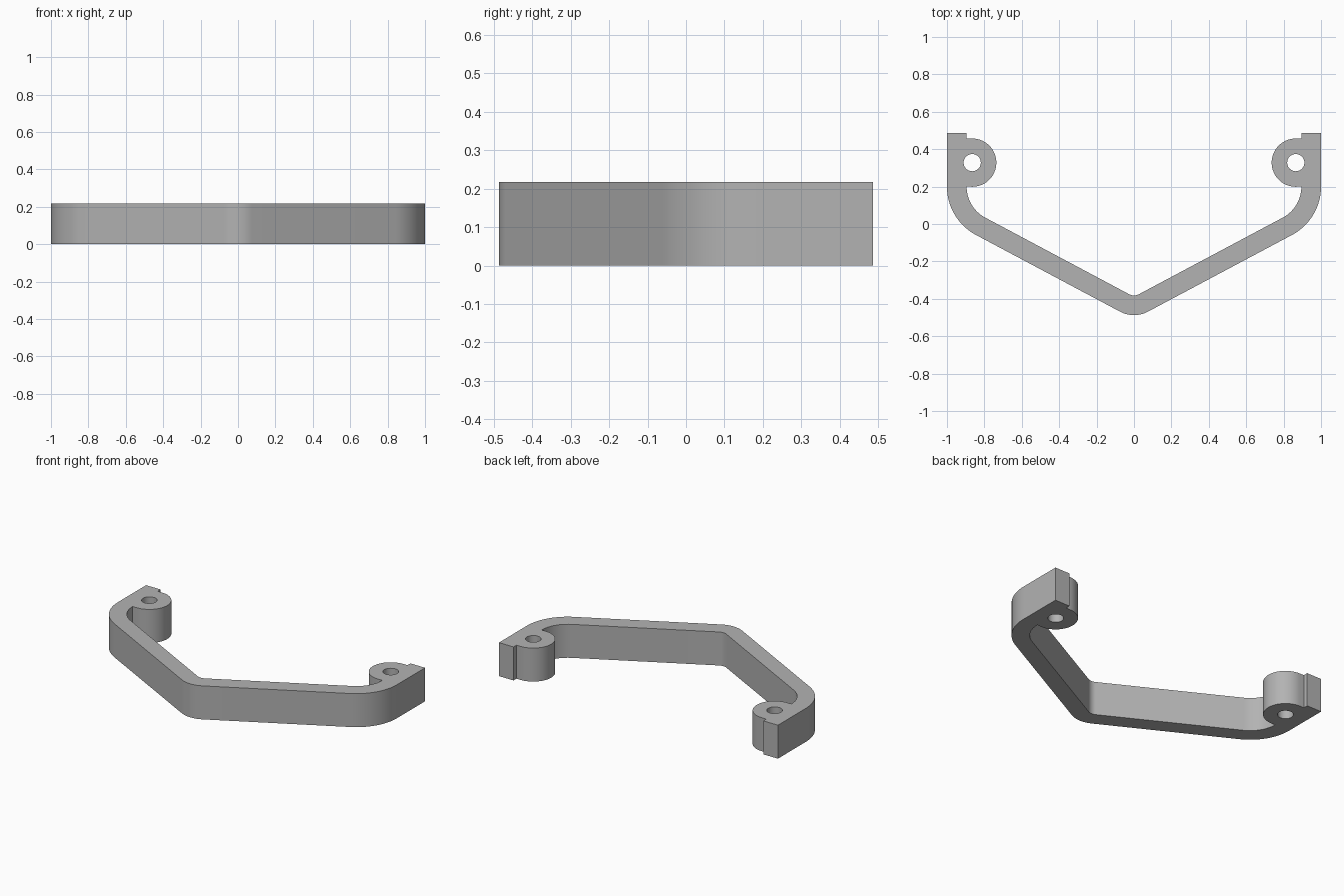
import bpy, bmesh
from math import sin, cos, tan, radians, pi

cube = bpy.data.objects.get("Cube")
if cube:
    bpy.data.objects.remove(cube)

HEIGHT = 0.217
WALL = 0.105              # bar thickness
SLOPE = radians(28)       # angle of the sloping arms
BEND_Y, BEND_R = 0.2, 0.293
APEX_R = 0.16
END_Y = 0.487
BOSS = (0.865, 0.328)
BOSS_R, HOLE_R = 0.129, 0.046


def arc(center, radius, start, end, steps):
    return [(center[0] + radius * cos(start + (end - start) * i / steps),
             center[1] + radius * sin(start + (end - start) * i / steps))
            for i in range(steps + 1)]


# Right half of the outline: apex, arm, bend, end tab, boss, back along the inside
bend = (1 - BEND_R, BEND_Y)
apex = (0, APEX_R - END_Y)
down = -pi / 2
half = arc(apex, APEX_R, down, down + SLOPE, 10)
half += arc(bend, BEND_R, down + SLOPE, 0, 24)
half += [(1, END_Y), (1 - WALL, END_Y), (1 - WALL, BOSS[1] + BOSS_R)]
half += arc(BOSS, BOSS_R, pi / 2, 3 * pi / 2, 40)
half += arc(bend, BEND_R - WALL, 0, down + SLOPE, 20)
half += arc(apex, APEX_R - WALL, down + SLOPE, down, 8)

# Mirror it, sharing the two points on the centre line
outline = half + [(-x, y) for x, y in half[-2:0:-1]]
holes = [arc((side * BOSS[0], BOSS[1]), HOLE_R, 0, 2 * pi, 40)[:-1] for side in (1, -1)]

# Filled flat curve with screw holes, extruded to full height
curve = bpy.data.curves.new("handle_profile", "CURVE")
curve.dimensions = "2D"
curve.fill_mode = "BOTH"
curve.extrude = HEIGHT / 2
for loop in [outline] + holes:
    spline = curve.splines.new("POLY")
    spline.points.add(len(loop) - 1)
    for point, (x, y) in zip(spline.points, loop):
        point.co = (x, y, 0, 1)
    spline.use_cyclic_u = True

handle = bpy.data.objects.new("handle", curve)
bpy.context.collection.objects.link(handle)
bpy.ops.object.select_all(action="DESELECT")
handle.select_set(True)
bpy.context.view_layer.objects.active = handle
bpy.ops.object.convert(target="MESH")
handle = bpy.context.object

# Weld the caps to the walls and stand the part on the ground
bm = bmesh.new()
bm.from_mesh(handle.data)
bmesh.ops.remove_doubles(bm, verts=bm.verts, dist=0.0001)
bmesh.ops.translate(bm, verts=bm.verts, vec=(0, 0, HEIGHT / 2))
bmesh.ops.recalc_face_normals(bm, faces=bm.faces)
bm.to_mesh(handle.data)
bm.free()
bpy.ops.object.shade_smooth_by_angle(angle=radians(30))

# Plain grey
grey = bpy.data.materials.new("plain_grey")
grey.use_nodes = True
color = (0.45, 0.45, 0.45, 1)
grey.diffuse_color = color
grey.node_tree.nodes["Principled BSDF"].inputs["Base Color"].default_value = color
handle.data.materials.clear()
handle.data.materials.append(grey)
